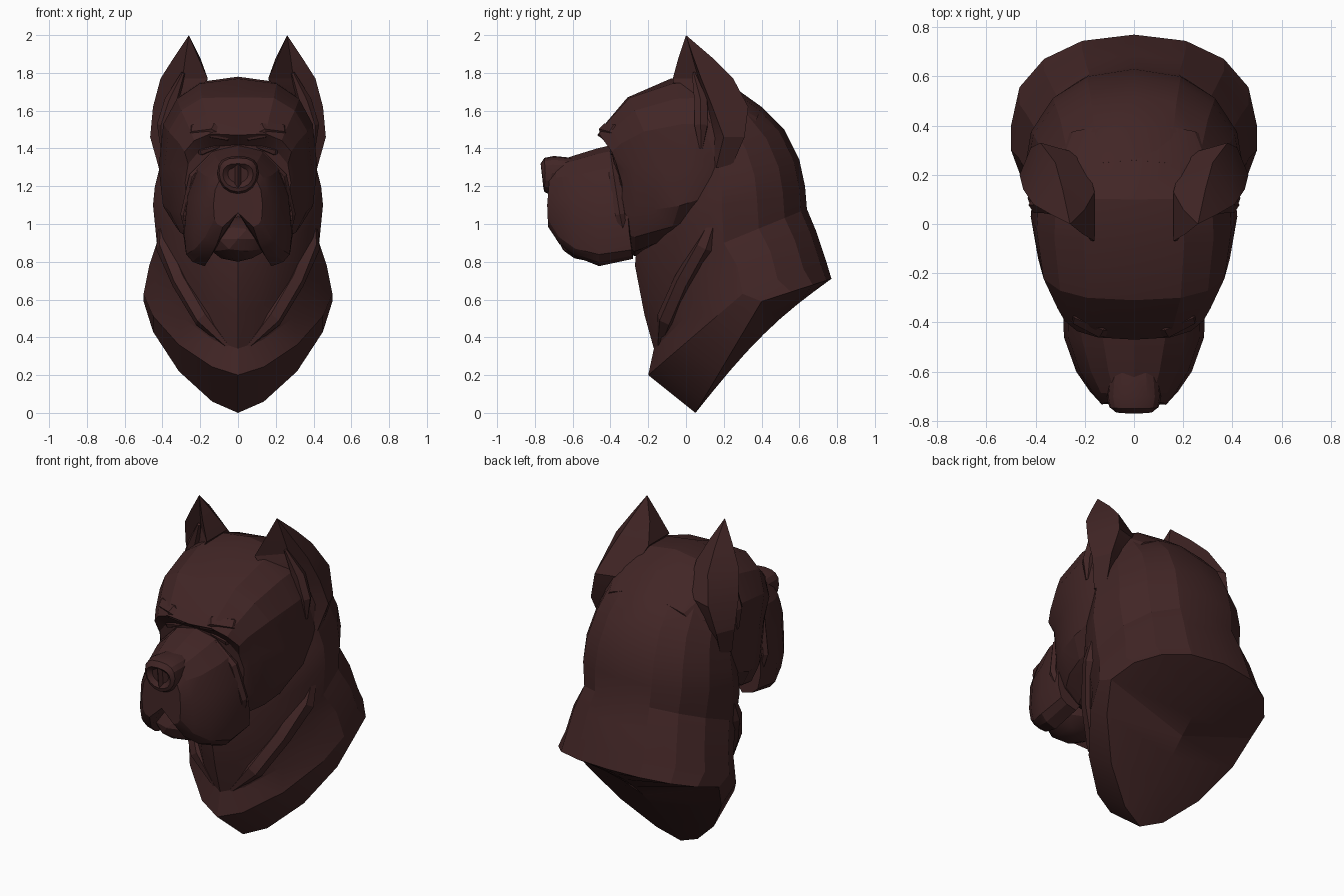
import bpy
import bmesh
import math
from mathutils import Vector

default_cube = bpy.data.objects.get("Cube")
if default_cube:
    bpy.data.objects.remove(default_cube, do_unlink=True)

# One dark brown material for the whole bust
brown = bpy.data.materials.new("dark brown")
brown.use_nodes = True
brown_colour = (.054, .019, .019, 1)
brown.diffuse_color = brown_colour
shader = brown.node_tree.nodes["Principled BSDF"]
shader.inputs["Base Color"].default_value = brown_colour
shader.inputs["Roughness"].default_value = .8


def finish(name, bm):
    """Weld the mesh, turn its faces outwards and add it to the scene."""
    bmesh.ops.remove_doubles(bm, verts=bm.verts, dist=.0005)
    bmesh.ops.recalc_face_normals(bm, faces=bm.faces)
    mesh = bpy.data.meshes.new(name)
    bm.to_mesh(mesh)
    bm.free()
    mesh.materials.append(brown)
    obj = bpy.data.objects.new(name, mesh)
    bpy.context.collection.objects.link(obj)
    bpy.ops.object.select_all(action='DESELECT')
    obj.select_set(True)
    bpy.context.view_layer.objects.active = obj
    bpy.ops.object.shade_smooth_by_angle(angle=math.radians(20))


def arch(start, side, end, start_power=1, end_power=1, steps=4):
    """Half a cross-section: from the middle line, out to the side and back.

    A power below one makes that quarter boxy, a power above one makes it pointed.
    """
    side = Vector(side)
    points = []
    for k in range(2 * steps + 1):
        turn = math.pi / 2 * k / steps
        first = k < steps
        middle = Vector((0, *(start if first else end)))
        power = start_power if first else end_power
        inward = 0 if k == steps else abs(math.cos(turn)) ** power
        outward = 0 if k == 2 * steps else math.sin(turn) ** power
        point = side + (middle - side) * inward
        point.x = side.x * outward
        points.append(point)
    return points


def loft(name, rings, closed=False, cap_start=True, nostrils=False):
    """Bridge rings of points on the +x side and repeat them on the -x side."""
    bm = bmesh.new()
    for side in (1, -1):
        rows = [[bm.verts.new((side * x, y, z)) for x, y, z in ring] for ring in rings]
        count = len(rows[0])
        for a, b in zip(rows, rows[1:]):
            for i in range(count if closed else count - 1):
                j = (i + 1) % count
                bm.faces.new((a[i], a[j], b[j], b[i]))
        if cap_start:
            bm.faces.new(rows[0])
        end = bm.faces.new(rows[-1])
        if nostrils:
            end.normal_update()
            depth = -.02 if end.normal.y < 0 else .02
            bmesh.ops.inset_individual(bm, faces=[end], thickness=.026, depth=depth)
    finish(name, bm)


def ridge(name, path, radius):
    """A six-sided fold of skin that tapers at both ends, on both sides."""
    points = [Vector(p) for p in path]
    last = len(points) - 1
    rings = []
    for i, p in enumerate(points):
        along = (points[min(i + 1, last)] - points[max(i - 1, 0)]).normalized()
        across = along.cross(Vector((0, 1, .3))).normalized()
        up = along.cross(across)
        r = radius * (.25 if i in (0, last) else 1)
        turns = [math.tau * k / 6 for k in range(6)]
        rings.append([p + r * (across * math.cos(t) + up * math.sin(t)) for t in turns])
    loft(name, rings, closed=True)


def ball(name, centre, size, sides=(1,)):
    """A low-poly ellipsoid, on one or both sides."""
    bm = bmesh.new()
    for side in sides:
        made = bmesh.ops.create_icosphere(bm, subdivisions=2, radius=1)["verts"]
        bmesh.ops.scale(bm, vec=size, verts=made)
        bmesh.ops.translate(bm, vec=(side * centre[0], centre[1], centre[2]), verts=made)
    finish(name, bm)


# Neck and chest: nape, side and throat of each ring, from the base upwards
neck = [arch(nape, side, throat, .9, 1.35) for nape, side, throat in [
    ((.77, .71), (.5, .4, .59), (.05, 0)),
    ((.74, .81), (.5, .3, .63), (-.2, .2)),
    ((.69, .96), (.47, .27, .78), (-.17, .34)),
    ((.64, 1.08), (.43, .2, .9), (-.22, .52)),
    ((.63, 1.2), (.45, .19, 1.1), (-.27, .78)),
    ((.6, 1.34), (.44, .19, 1.2), (-.26, .9)),
    ((.52, 1.5), (.41, .17, 1.32), (-.25, 1)),
    ((.4, 1.62), (.38, .12, 1.46), (-.1, 1.2)),
    ((.26, 1.72), (.34, .08, 1.55), (-.1, 1.3)),
]]

# The slanting cut under the neck folds in to a slightly hollow middle line
underside = []
for k in range(len(neck[0])):
    t = k / (len(neck[0]) - 1)
    point = neck[0][0].lerp(neck[0][-1], t)
    point.z += .06 * math.sin(math.pi * t)
    underside.append(point)
loft("neck_and_chest", [underside] + neck, cap_start=False)

# Skull: crown, side and jaw of each ring, from the face to the back
skull = [arch(crown, side, jaw, .75, .7) for crown, side, jaw in [
    ((-.4, 1.42), (.28, -.34, 1.22), (-.34, .88)),
    ((-.47, 1.49), (.3, -.32, 1.28), (-.32, .85)),
    ((-.42, 1.56), (.33, -.27, 1.3), (-.27, .83)),
    ((-.31, 1.69), (.39, -.14, 1.3), (-.2, .86)),
    ((-.08, 1.77), (.42, .03, 1.3), (-.1, .9)),
    ((.1, 1.78), (.41, .14, 1.3), (.1, 1)),
    ((.26, 1.72), (.38, .25, 1.35), (.2, 1.1)),
    ((.4, 1.61), (.32, .3, 1.4), (.3, 1.2)),
]]
for ring in skull[1:4]:
    ring[0].z -= .02  # furrow down the forehead
loft("skull", skull)

# Muzzle: bridge, side and hanging lip, with the middle lifted for the mouth
muzzle = [arch(bridge, side, lip, .85, .5) for bridge, side, lip in [
    ((-.34, 1.43), (.29, -.3, .95), (-.28, .81)),
    ((-.47, 1.4), (.285, -.46, .95), (-.46, .77)),
    ((-.6, 1.36), (.235, -.6, .95), (-.58, .82)),
    ((-.69, 1.33), (.18, -.68, 1), (-.67, .89)),
    ((-.72, 1.28), (.13, -.735, 1.1), (-.73, .98)),
]]
for ring in muzzle:
    ring[-1].z = 1.06
loft("muzzle", muzzle)
ball("chin", (0, -.5, .92), (.17, .18, .12))

# Nose pad with two sunken nostrils
nose = [arch(top, side, bottom, .75) for top, side, bottom in [
    ((-.6, 1.35), (.1, -.6, 1.27), (-.66, 1.16)),
    ((-.7, 1.36), (.11, -.71, 1.27), (-.73, 1.16)),
    ((-.75, 1.35), (.1, -.745, 1.27), (-.75, 1.17)),
    ((-.77, 1.32), (.08, -.76, 1.26), (-.755, 1.19)),
]]
loft("nose", nose, nostrils=True)

# Cropped ears: inner edge, inner back, outer back and outer edge at each height
ears = []
for height, *corners in [
    (1.3, (.37, .08), (.34, .18), (.4, .24), (.42, .16)),
    (1.46, (.35, 0), (.28, .26), (.42, .31), (.465, .2)),
    (1.62, (.27, -.05), (.2, .28), (.38, .33), (.45, .14)),
    (1.77, (.16, -.07), (.16, .13), (.32, .25), (.41, .08)),
    (1.88, (.21, -.04), (.2, .06), (.29, .14), (.34, .04)),
    (2, (.26, 0), (.26, 0), (.26, 0), (.26, 0)),
]:
    a, b, c, d = [Vector((*corner, height)) for corner in corners]
    hollow = ((a + d) / 2).lerp(c, .25)
    ears.append([a, b, c, d, hollow])
loft("ears", ears, closed=True)
ridge("ear_folds", [(.4, .08, 1.4), (.39, .08, 1.52), (.35, .08, 1.65), (.29, .04, 1.8)], .04)

# Eyes, lids and folds of skin
ball("eyes", (.2, -.365, 1.425), (.055, .045, .035), sides=(1, -1))
ridge("brows", [(.05, -.43, 1.45), (.13, -.42, 1.49), (.22, -.37, 1.49), (.31, -.28, 1.42)], .045)
ridge("lower_eyelids", [(.1, -.4, 1.41), (.19, -.38, 1.385), (.28, -.33, 1.4)], .025)
ridge("cheek_folds", [(.13, -.4, 1.38), (.23, -.38, 1.25), (.275, -.35, 1.05), (.25, -.31, .86)], .03)
ridge("muzzle_wrinkles", [(.09, -.5, 1.36), (.17, -.51, 1.28), (.235, -.52, 1.12)], .014)
ridge("neck_folds", [(.05, -.14, .35), (.18, -.1, .5), (.3, -.01, .7), (.38, .1, .88), (.4, .18, 1.1)], .055)
